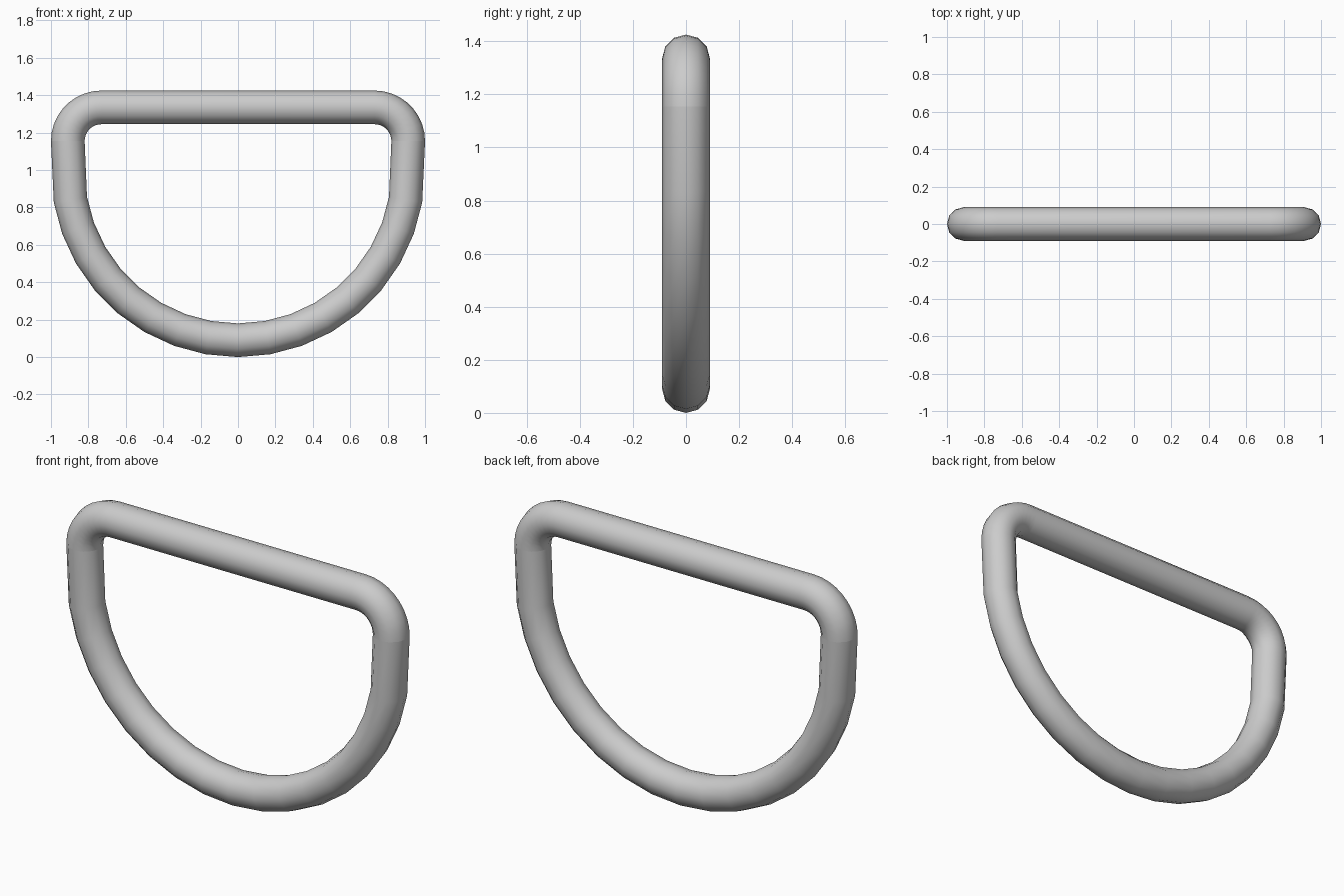
import bpy, bmesh
from math import sin, cos, pi, radians

cube = bpy.data.objects.get("Cube")
if cube:
    bpy.data.objects.remove(cube, do_unlink=True)

TUBE, SIDES = 0.09, 12
BOW_R, BOW_Z = 0.91, 1.0            # lower bow centreline
BEND_R, BEND_X, BEND_Z = 0.18, 0.73, 1.155   # upper corner bends

metal = bpy.data.materials.new("grey metal")
metal.use_nodes = True
grey = (0.6, 0.6, 0.6, 1)
metal.diffuse_color = grey
metal.node_tree.nodes["Principled BSDF"].inputs["Base Color"].default_value = grey


def station(cx, cz, radius, degrees):
    """Point on an arc in the xz plane with its outward angle."""
    a = radians(degrees)
    return cx + radius * cos(a), cz + radius * sin(a), a


def sweep(name, path):
    """Skin round rings placed at each station of the path."""
    bm = bmesh.new()
    rings = []
    for x, z, a in path:
        ring = []
        for i in range(SIDES):
            t = 2 * pi * i / SIDES
            out = TUBE * cos(t)
            ring.append(bm.verts.new((x + out * cos(a), TUBE * sin(t), z + out * sin(a))))
        rings.append(ring)
    for r, s in zip(rings, rings[1:]):
        for i in range(SIDES):
            j = (i + 1) % SIDES
            bm.faces.new((r[i], r[j], s[j], s[i])).smooth = True
    bmesh.ops.recalc_face_normals(bm, faces=bm.faces)
    mesh = bpy.data.meshes.new(name)
    bm.to_mesh(mesh)
    bm.free()
    mesh.materials.append(metal)
    obj = bpy.data.objects.new(name, mesh)
    bpy.context.collection.objects.link(obj)
    return obj


# Straight top bar with its two rounded corners
right_bend = [station(-BEND_X, BEND_Z, BEND_R, d) for d in range(180, 89, -10)]
left_bend = [station(BEND_X, BEND_Z, BEND_R, d) for d in range(90, -1, -10)]
sweep("top_bar", right_bend + left_bend)

# Lower bow in ten-degree segments, reaching up to the bends
bow = [station(0, BOW_Z, BOW_R, d) for d in range(190, 351, 10)]
sweep("lower_bow", [(-BOW_R, BEND_Z, pi)] + bow + [(BOW_R, BEND_Z, 2 * pi)])
